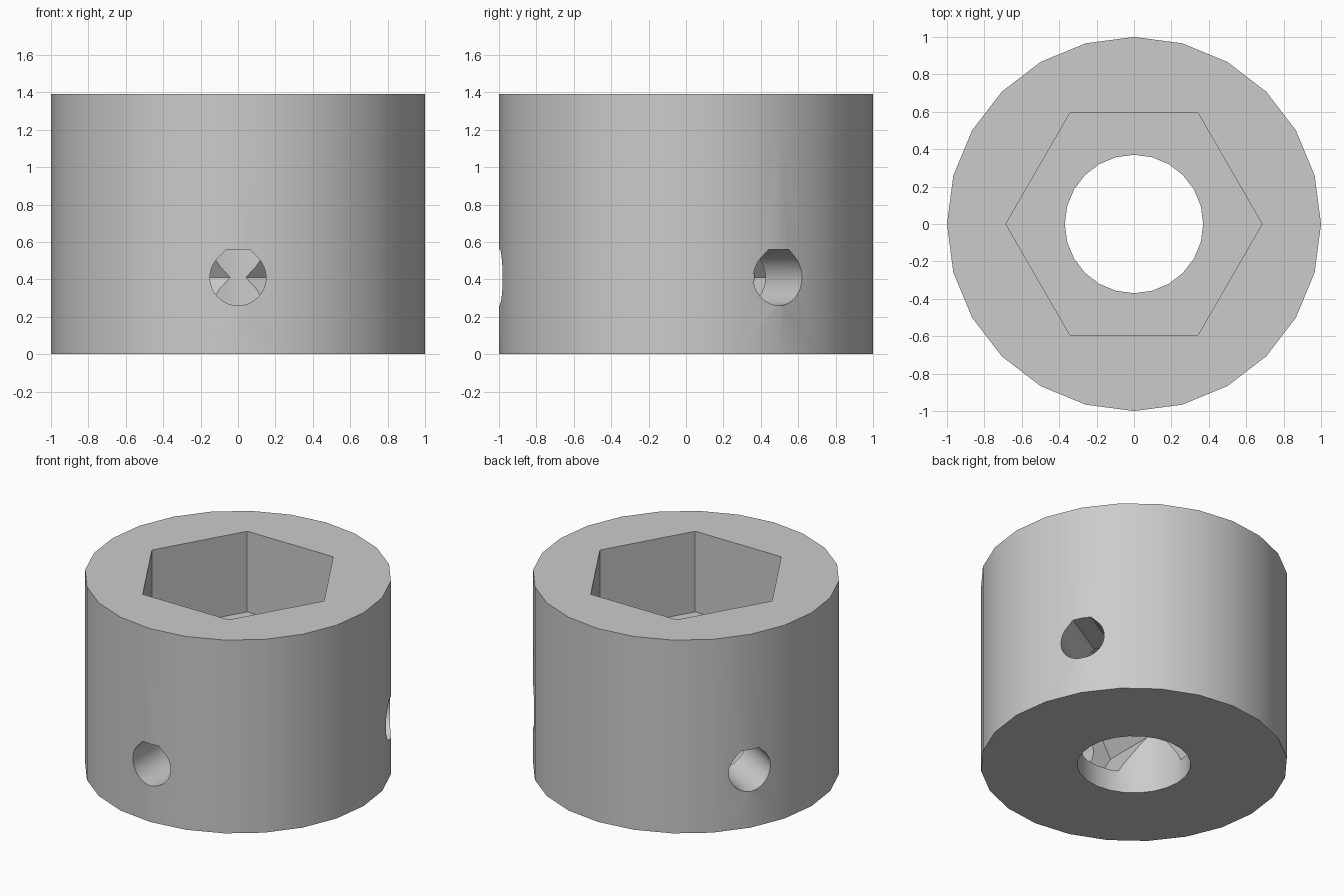
import bpy, bmesh
from math import sin, cos, pi, radians
from mathutils import Matrix

if "Cube" in bpy.data.objects:
    bpy.data.objects.remove(bpy.data.objects["Cube"], do_unlink=True)

HEIGHT = 1.39
FLOOR = 0.81      # floor of the hexagonal socket
SCREW_Z = 0.41    # height of the radial screw holes
SCREW_R = 0.15

grey = bpy.data.materials.new("plain grey")
grey.use_nodes = True
colour = (0.6, 0.6, 0.6, 1)
grey.diffuse_color = colour
grey.node_tree.nodes["Principled BSDF"].inputs["Base Color"].default_value = colour


def ring(radius, sides):
    return [(radius * cos(2 * pi * i / sides), radius * sin(2 * pi * i / sides))
            for i in range(sides)]


def prism(name, outline, start, end, matrix=Matrix()):
    """Extrude an outline along local z from start to end."""
    bm = bmesh.new()
    base = bm.faces.new([bm.verts.new((x, y, start)) for x, y in outline])
    grown = bmesh.ops.extrude_face_region(bm, geom=[base])["geom"]
    bmesh.ops.translate(bm, vec=(0, 0, end - start),
                        verts=[v for v in grown if isinstance(v, bmesh.types.BMVert)])
    bmesh.ops.recalc_face_normals(bm, faces=bm.faces)
    mesh = bpy.data.meshes.new(name)
    bm.to_mesh(mesh)
    bm.free()
    mesh.transform(matrix)
    mesh.materials.append(grey)
    obj = bpy.data.objects.new(name, mesh)
    bpy.context.collection.objects.link(obj)
    return obj


# Round body, socket and through bore
collar = prism("socket_collar", ring(1, 24), 0, HEIGHT)
cutters = [prism("socket_cutter", ring(0.685, 6), FLOOR, HEIGHT + 0.2),
           prism("bore_cutter", ring(0.37, 24), -0.2, FLOOR + 0.2)]

# Screw hole outline: circle with a flat-topped 45 degree roof
steps = 28
hole = [(SCREW_R * cos(a), SCREW_R * sin(a))
        for a in (radians(135 + 270 * i / steps) for i in range(steps + 1))]
flat = SCREW_R * (2 ** 0.5 - 1)
hole += [(flat, SCREW_R), (-flat, SCREW_R)]

# Three radial screw holes, each with a nut pocket opening into the bore
for angle in (-90, 30, 150):
    a = radians(angle)
    place = Matrix(((-sin(a), 0, cos(a), 0),
                    (cos(a), 0, sin(a), 0),
                    (0, 1, 0, SCREW_Z),
                    (0, 0, 0, 1)))
    cutters.append(prism("nut_pocket_cutter", ring(0.295, 6), 0.02, 0.59, place))
    cutters.append(prism("screw_hole_cutter", hole, 0.2, 1.2, place))

for cutter in cutters:
    cutter.hide_render = True
    mod = collar.modifiers.new(cutter.name, "BOOLEAN")
    mod.operation = "DIFFERENCE"
    mod.solver = "EXACT"
    mod.object = cutter

# Bake the cuts, then drop the cutters
bpy.context.view_layer.update()
graph = bpy.context.evaluated_depsgraph_get()
cut_mesh = bpy.data.meshes.new_from_object(collar.evaluated_get(graph))
collar.modifiers.clear()
collar.data = cut_mesh
for cutter in cutters:
    bpy.data.objects.remove(cutter, do_unlink=True)

bpy.ops.object.select_all(action="DESELECT")
collar.select_set(True)
bpy.context.view_layer.objects.active = collar
bpy.ops.object.shade_smooth_by_angle(angle=radians(30))
